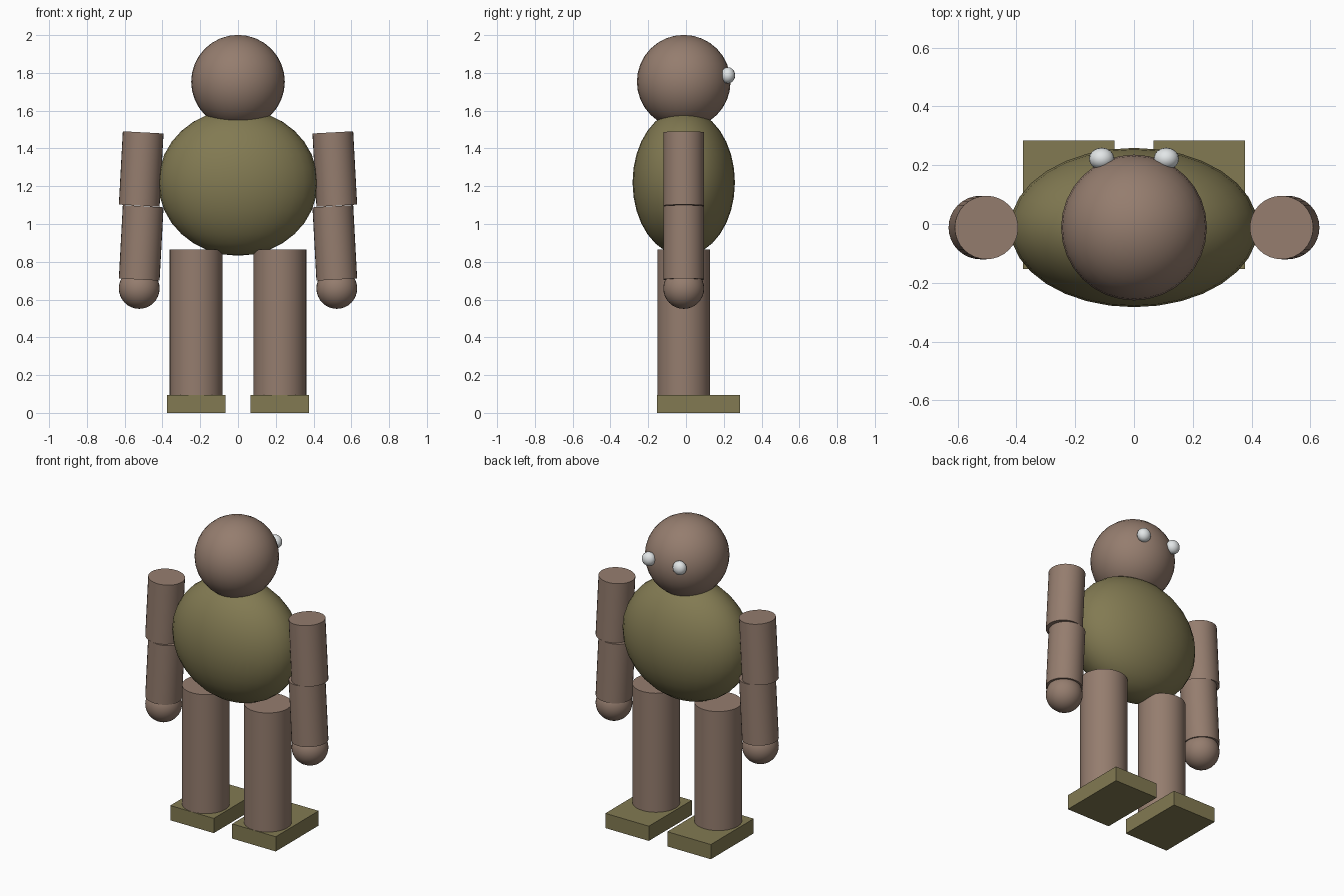
import bpy, math
from mathutils import Vector

if "Cube" in bpy.data.objects:
    bpy.data.objects.remove(bpy.data.objects["Cube"])

CY = -0.012  # depth of the body axis


def material(name, rgb):
    m = bpy.data.materials.new(name)
    m.diffuse_color = (*rgb, 1)
    m.use_nodes = True
    m.node_tree.nodes["Principled BSDF"].inputs["Base Color"].default_value = m.diffuse_color
    return m


skin = material("warm brown", (0.30, 0.205, 0.157))
cloth = material("olive", (0.224, 0.195, 0.085))
white = material("eye white", (0.76, 0.79, 0.80))


def finish(name, mat):
    o = bpy.context.object
    o.name = name
    o.data.materials.append(mat)
    bpy.ops.object.shade_smooth_by_angle(angle=math.radians(40))
    return o


def ball(name, mat, loc, radii, seg=32, rings=16):
    bpy.ops.mesh.primitive_uv_sphere_add(segments=seg, ring_count=rings, radius=1, location=loc)
    bpy.context.object.scale = radii
    bpy.ops.object.transform_apply(location=False, rotation=False, scale=True)
    return finish(name, mat)


def tube(name, mat, a, b, r):
    a, b = Vector(a), Vector(b)
    d = b - a
    bpy.ops.mesh.primitive_cylinder_add(vertices=32, radius=r, depth=d.length, location=(a + b) / 2,
                                        rotation=d.to_track_quat('Z', 'Y').to_euler())
    return finish(name, mat)


# Head and torso
ball("head", skin, (0, CY, 1.753), (0.248, 0.248, 0.248))
ball("torso", cloth, (0, CY, 1.22), (0.422, 0.271, 0.388))

for side, s in (("left", -1), ("right", 1)):
    # Eyes
    ball(side + "_eye", white, (s * 0.11, 0.222, 1.787), (0.043, 0.038, 0.043), 16, 10)
    # Arms: two slightly splayed segments and a round hand
    tube(side + "_upper_arm", skin, (s * 0.523, CY, 1.097), (s * 0.502, CY, 1.485), 0.108)
    tube(side + "_forearm", skin, (s * 0.523, CY, 0.706), (s * 0.502, CY, 1.094), 0.108)
    ball(side + "_hand", skin, (s * 0.523, CY, 0.659), (0.108, 0.108, 0.108))
    # Legs: thigh and shin
    tube(side + "_thigh", skin, (s * 0.2215, CY, 0.47), (s * 0.2215, CY, 0.864), 0.14)
    tube(side + "_shin", skin, (s * 0.2215, CY, 0.075), (s * 0.2215, CY, 0.47), 0.14)
    # Feet
    bpy.ops.mesh.primitive_cube_add(size=1, location=(s * 0.2215, 0.066, 0.0475))
    bpy.context.object.scale = (0.311, 0.438, 0.095)
    bpy.ops.object.transform_apply(location=False, rotation=False, scale=True)
    finish(side + "_foot", cloth)
